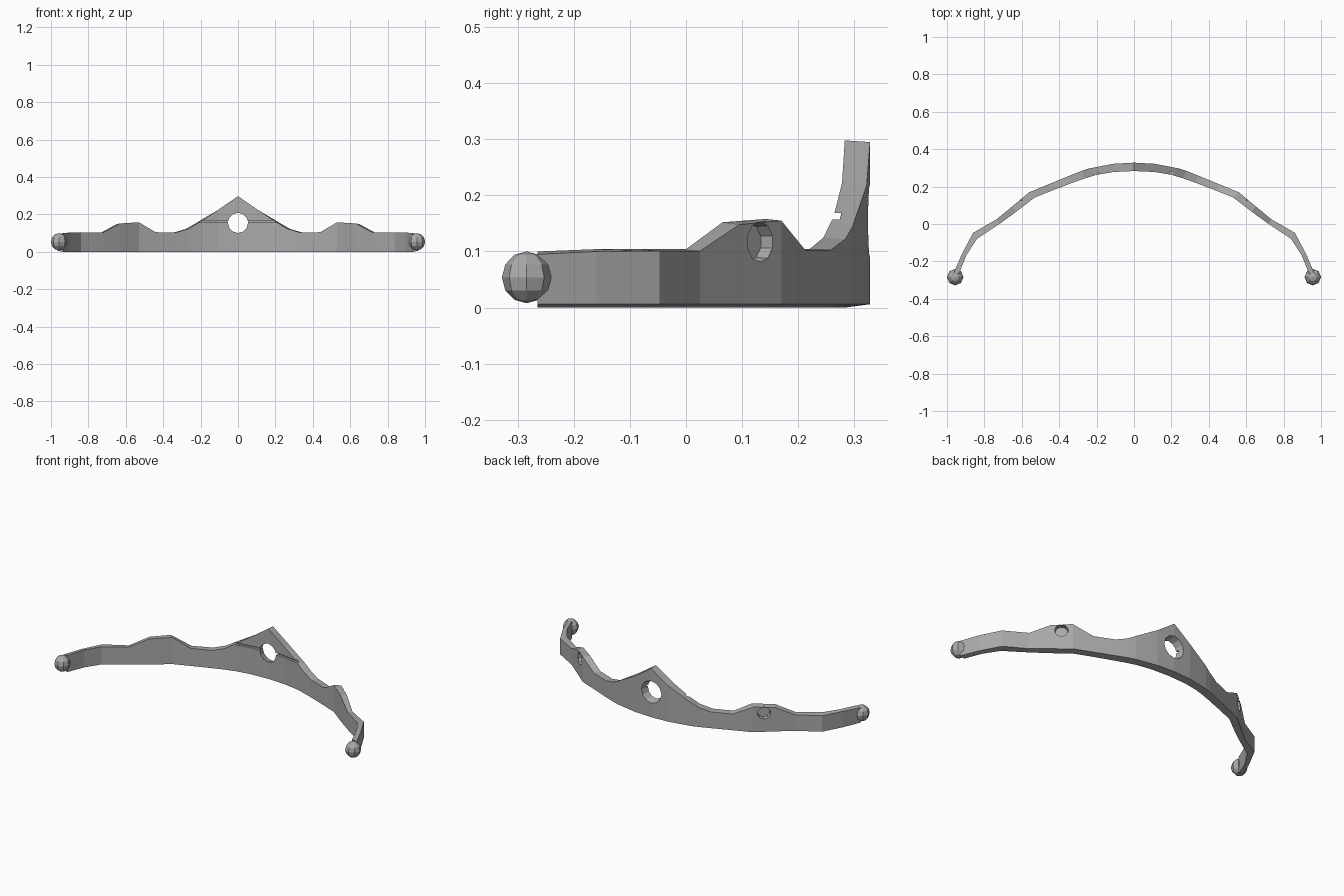
import bpy, bmesh, math
from mathutils import Vector

cube = bpy.data.objects.get("Cube")
if cube:
    bpy.data.objects.remove(cube, do_unlink=True)

grey = bpy.data.materials.new("plain_grey")
grey.use_nodes = True
colour = (0.4, 0.4, 0.4, 1)
grey.diffuse_color = colour
grey.node_tree.nodes["Principled BSDF"].inputs["Base Color"].default_value = colour


def make_object(name, bm):
    bmesh.ops.recalc_face_normals(bm, faces=bm.faces)
    mesh = bpy.data.meshes.new(name)
    bm.to_mesh(mesh)
    bm.free()
    mesh.materials.append(grey)
    obj = bpy.data.objects.new(name, mesh)
    bpy.context.collection.objects.link(obj)
    return obj


def strip(name, half):
    """Sweep four-cornered sections, given from the middle out, over both sides."""
    sections = [[(-x, y, z) for x, y, z in s] for s in half[:0:-1]] + half
    bm = bmesh.new()
    rings = [[bm.verts.new(p) for p in s] for s in sections]
    for a, b in zip(rings, rings[1:]):
        for i in range(4):
            j = (i + 1) % 4
            bm.faces.new((a[i], a[j], b[j], b[i]))
    bm.faces.new(rings[0])
    bm.faces.new(rings[-1])
    return make_object(name, bm)


def cone_cutter(name, start, end, r1, r2, sides):
    start, end = Vector(start), Vector(end)
    bm = bmesh.new()
    bmesh.ops.create_cone(bm, cap_ends=True, segments=sides, radius1=r1,
                          radius2=r2, depth=(end - start).length)
    obj = make_object(name, bm)
    obj.location = (start + end) / 2
    obj.rotation_euler = (end - start).to_track_quat("Z", "Y").to_euler()
    return obj


def cut(target, cutter):
    cutter.hide_render = True
    cutter.hide_set(True)
    cutter.display_type = "WIRE"
    mod = target.modifiers.new(cutter.name, "BOOLEAN")
    mod.operation = "DIFFERENCE"
    mod.solver = "EXACT"
    mod.object = cutter


# Band: inner x, inner y, outer x, outer y, inner top, outer top
stations = [
    (0, .283, 0, .328, .298, .295),
    (.11, .278, .11, .322, .222, .218),
    (.2, .263, .24, .297, .162, .145),
    (.26, .245, .28, .284, .125, .122),
    (.33, .220, .345, .258, .104, .103),
    (.44, .178, .455, .213, .105, .102),
    (.53, .142, .56, .170, .158, .155),
    (.63, .065, .65, .095, .152, .148),
    (.72, 0, .735, .025, .104, .101),
    (.84, -.08, .86, -.047, .104, .101),
    (.895, -.165, .92, -.16, .104, .1),
    (.935, -.265, .965, -.265, .1, .095),
]
band = strip("band", [
    [(xi, yi, 0), (xo, yo, .006), (xo, yo, zo), (xi, yi, zi)]
    for xi, yi, xo, yo, zi, zo in stations])

# Narrow groove across the front, under the central peak
groove = strip("groove_cutter", [
    [(x, y - .03, z), (x, y + .014, z), (x, y + .014, z + .012), (x, y - .03, z + .012)]
    for x, y, z in ((0, .283, .157), (.11, .278, .157), (.24, .255, .157))])
cut(band, groove)

# Central hole, flaring toward the back
cut(band, cone_cutter("central_hole_cutter", (0, .26, .155), (0, .345, .155), .048, .071, 12))

# Blind sockets in the back of the two side humps
for side, label in ((1, "left"), (-1, "right")):
    cut(band, cone_cutter(label + "_socket_cutter", (side * .588, .112, .117),
                          (side * .65, .183, .117), .034, .041, 10))

# Faceted knobs at the two ends
for side, label in ((1, "left"), (-1, "right")):
    bm = bmesh.new()
    bmesh.ops.create_uvsphere(bm, u_segments=8, v_segments=6, radius=.044)
    bmesh.ops.scale(bm, vec=(1, 1, 1.05), verts=bm.verts)
    bmesh.ops.translate(bm, vec=(side * .956, -.284, .054), verts=bm.verts)
    make_object(label + "_end_knob", bm)
